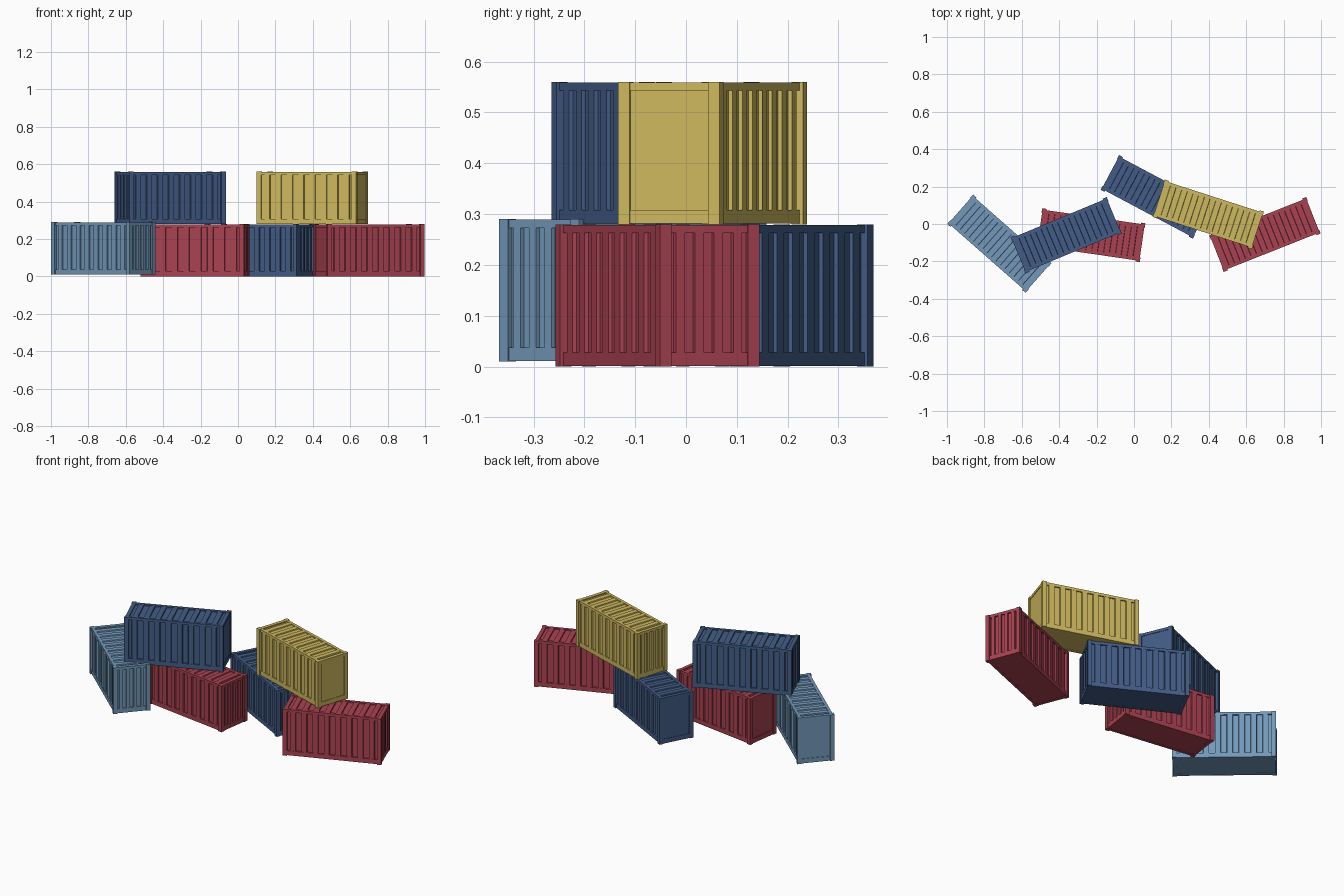
import bpy, bmesh, math
from mathutils import Matrix, Vector

if "Cube" in bpy.data.objects:
    bpy.data.objects.remove(bpy.data.objects["Cube"])

L, W, H = 0.558, 0.21, 0.28          # container size
HL, HW = L / 2, W / 2
POST = 0.024                         # corner post size
RAIL = 0.007                         # rails sit this far inside the posts
DEEP = 0.015                         # depth of the corrugation valleys


def material(name, rgb):
    lin = [((c / 255 + 0.055) / 1.055) ** 2.4 for c in rgb]
    m = bpy.data.materials.new(name)
    m.diffuse_color = (*lin, 1)
    m.use_nodes = True
    m.node_tree.nodes["Principled BSDF"].inputs["Base Color"].default_value = m.diffuse_color
    return m


RED = material("brick_red", (169, 66, 81))
NAVY = material("navy_blue", (66, 92, 134))
SKY = material("pale_blue", (115, 153, 186))
YELLOW = material("mustard_yellow", (206, 184, 95))


def box(bm, lo, hi):
    lo, hi = Vector(lo), Vector(hi)
    m = Matrix.Translation((lo + hi) / 2) @ Matrix.Diagonal((*(hi - lo), 1))
    bmesh.ops.create_cube(bm, size=1, matrix=m)


def rib(bm, origin, along, out, run, width, height, length):
    """Trapezoid rib: starts at origin, runs along 'run', stands up along 'out'."""
    o, a, n, r = (Vector(v) for v in (origin, along, out, run))
    prof = [(-width / 2, -0.003), (width / 2, -0.003), (width * 0.42, height), (-width * 0.42, height)]
    ends = [[bm.verts.new(o + a * s + n * t + r * d) for s, t in prof] for d in (0, length)]
    bm.faces.new(ends[0])
    bm.faces.new(ends[1][::-1])
    for i in range(4):
        j = (i + 1) % 4
        bm.faces.new((ends[0][j], ends[0][i], ends[1][i], ends[1][j]))


def finish(bm, name, mat, matrix):
    bmesh.ops.recalc_face_normals(bm, faces=bm.faces)
    mesh = bpy.data.meshes.new(name)
    bm.to_mesh(mesh)
    bm.free()
    mesh.materials.append(mat)
    ob = bpy.data.objects.new(name, mesh)
    ob.matrix_world = matrix
    bpy.context.collection.objects.link(ob)


def container(name, mat, x, y, z, deg, door=1):
    """door = 1 puts the ribbed door end on local +x, -1 on local -x."""
    turn = deg if door > 0 else deg + 180
    place = Matrix.Translation((x, y, z)) @ Matrix.Rotation(math.radians(turn), 4, 'Z')

    # frame: four posts, side rails, end sills and headers
    bm = bmesh.new()
    for sx in (-1, 1):
        for sy in (-1, 1):
            xs = sorted((sx * HL, sx * (HL - POST)))
            ys = sorted((sy * HW, sy * (HW - POST)))
            box(bm, (xs[0], ys[0], 0), (xs[1], ys[1], H))
    for z0, z1 in ((0.001, 0.028), (H - 0.017, H - 0.001)):
        for s in (-1, 1):
            ys = sorted((s * (HW - RAIL), s * (HW - POST)))
            box(bm, (-HL + POST, ys[0], z0), (HL - POST, ys[1], z1))
            xs = sorted((s * (HL - 0.003), s * (HL - POST)))
            box(bm, (xs[0], -HW + POST, z0), (xs[1], HW - POST, z1))
    finish(bm, name + "_frame", mat, place)

    # solid core, flat blank end on -x
    bm = bmesh.new()
    box(bm, (-HL + 0.006, -HW + DEEP, 0.002), (HL - 0.012, HW - DEEP, H - 0.008))
    finish(bm, name + "_body", mat, place)

    # corrugation: long walls, roof and door end
    bm = bmesh.new()
    n = 8
    pitch = (L - 2 * POST) / n
    for i in range(n):
        px = -HL + POST + pitch * (i + 0.5)
        for s in (-1, 1):
            rib(bm, (px, s * (HW - DEEP), 0.02), (1, 0, 0), (0, s, 0), (0, 0, 1),
                pitch * 0.55, DEEP - RAIL - 0.0005, H - 0.03)
        rib(bm, (px, -HW + 0.018, H - 0.008), (1, 0, 0), (0, 0, 1), (0, 1, 0),
            pitch * 0.55, 0.006, W - 0.036)
    dp = (W - 2 * POST) / 4
    for i in range(4):
        rib(bm, (HL - 0.012, -HW + POST + dp * (i + 0.5), 0.02), (0, 1, 0), (1, 0, 0), (0, 0, 1),
            dp * 0.55, 0.0085, H - 0.03)
    finish(bm, name + "_corrugation", mat, place)


# bottom row, then the two stacked on top
container("pale_blue_container", SKY, -0.72, -0.105, 0.01, -41.3)
container("left_red_container", RED, -0.23, -0.06, 0, -8.3)
container("lower_navy_container", NAVY, 0.117, 0.145, 0, -28)
container("right_red_container", RED, 0.70, -0.056, 0, 21.6)
container("upper_navy_container", NAVY, -0.363, -0.06, 0.28, 22.6, door=-1)
container("upper_yellow_container", YELLOW, 0.397, 0.052, 0.28, -17.9, door=-1)
